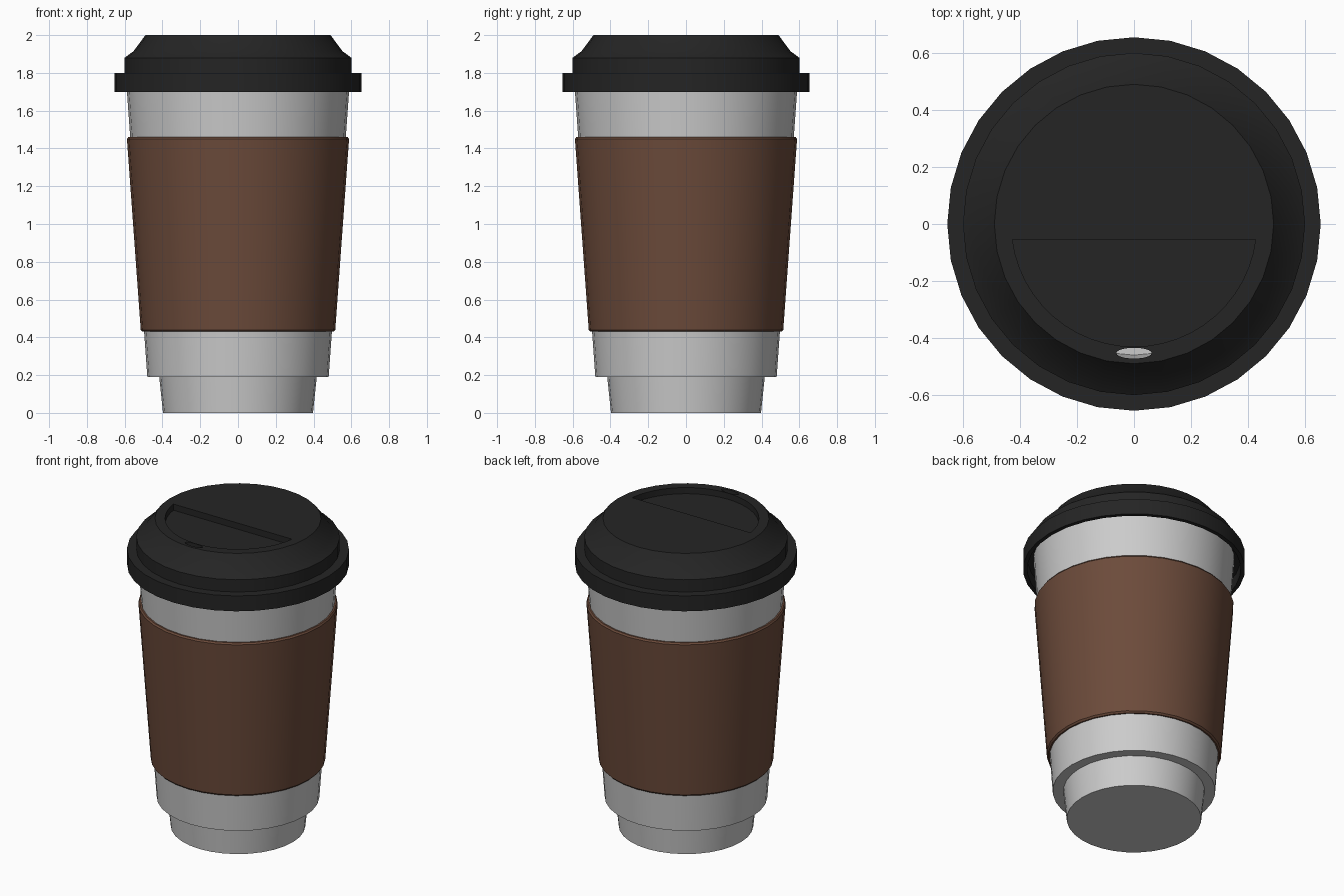
import bpy, bmesh, math

if "Cube" in bpy.data.objects:
    bpy.data.objects.remove(bpy.data.objects["Cube"])

SIDES = 32


def material(name, rgb):
    m = bpy.data.materials.new(name)
    m.diffuse_color = (*rgb, 1)
    m.use_nodes = True
    m.node_tree.nodes["Principled BSDF"].inputs["Base Color"].default_value = m.diffuse_color
    return m


def add_object(name, bm, mat=None):
    bmesh.ops.recalc_face_normals(bm, faces=bm.faces[:])
    me = bpy.data.meshes.new(name)
    bm.to_mesh(me)
    bm.free()
    ob = bpy.data.objects.new(name, me)
    bpy.context.collection.objects.link(ob)
    if mat:
        me.materials.append(mat)
    return ob


def lathe(name, profile, mat=None, closed=False):
    """Revolve (radius, z) points about z; points on the axis become poles."""
    bm = bmesh.new()
    rings = []
    for r, z in profile:
        if r == 0:
            rings.append([bm.verts.new((0, 0, z))] * SIDES)
        else:
            rings.append([bm.verts.new((r * math.cos(math.tau * i / SIDES),
                                        r * math.sin(math.tau * i / SIDES), z))
                          for i in range(SIDES)])
    pairs = list(zip(rings, rings[1:]))
    if closed:
        pairs.append((rings[-1], rings[0]))
    for a, b in pairs:
        for i in range(SIDES):
            j = (i + 1) % SIDES
            bm.faces.new(dict.fromkeys((a[i], a[j], b[j], b[i])))
    return add_object(name, bm, mat)


def prism(name, outline, z0, z1):
    bm = bmesh.new()
    f = bm.faces.new([bm.verts.new((x, y, z0)) for x, y in outline])
    ext = bmesh.ops.extrude_face_region(bm, geom=[f])["geom"]
    bmesh.ops.translate(bm, vec=(0, 0, z1 - z0),
                        verts=[v for v in ext if isinstance(v, bmesh.types.BMVert)])
    return add_object(name, bm)


def cut(target, cutter):
    mod = target.modifiers.new("cut", "BOOLEAN")
    mod.operation = "DIFFERENCE"
    mod.solver = "EXACT"
    mod.object = cutter
    bpy.context.view_layer.objects.active = target
    bpy.ops.object.modifier_apply(modifier=mod.name)
    bpy.data.objects.remove(cutter)


black = material("black_plastic", (0.018, 0.018, 0.018))
brown = material("brown_card", (0.15, 0.07, 0.043))

# Paper cup with stepped base, hollow inside
cup = lathe("cup", [(0, 0), (0.397, 0), (0.417, 0.19), (0.48, 0.19), (0.588, 1.70),
                    (0.593, 1.77), (0.573, 1.77), (0.46, 0.21), (0.40, 0.21),
                    (0.38, 0.03), (0, 0.03)])

# Card sleeve with slightly bevelled ends
sleeve = lathe("sleeve", [(0.49, 0.43), (0.506, 0.43), (0.515, 0.44), (0.588, 1.45),
                          (0.581, 1.46), (0.565, 1.46)], brown, closed=True)

# Lid shell with overhanging rim
lid = lathe("lid", [(0, 2.0), (0.49, 2.0), (0.553, 1.915), (0.60, 1.88), (0.60, 1.80),
                    (0.655, 1.80), (0.655, 1.70), (0.63, 1.70), (0.63, 1.775),
                    (0.575, 1.775), (0.575, 1.86), (0.53, 1.89), (0.49, 1.93),
                    (0, 1.93)], black)

# Half-round recess in the lid top
R = 0.43
a = math.asin(0.055 / R)
start, sweep = math.pi + a, math.pi - 2 * a
cut(lid, prism("recess_cutter",
               [(R * math.cos(start + sweep * i / 24), R * math.sin(start + sweep * i / 24))
                for i in range(25)], 1.96, 2.1))

# Oval sip hole
cut(lid, prism("sip_hole_cutter",
               [(0.062 * math.cos(math.tau * i / 24), -0.453 + 0.019 * math.sin(math.tau * i / 24))
                for i in range(24)], 1.88, 2.1))

# Smooth round walls, crisp edges
for ob in (cup, sleeve, lid):
    bpy.ops.object.select_all(action="DESELECT")
    ob.select_set(True)
    bpy.context.view_layer.objects.active = ob
    bpy.ops.object.shade_smooth_by_angle(angle=math.radians(20))
